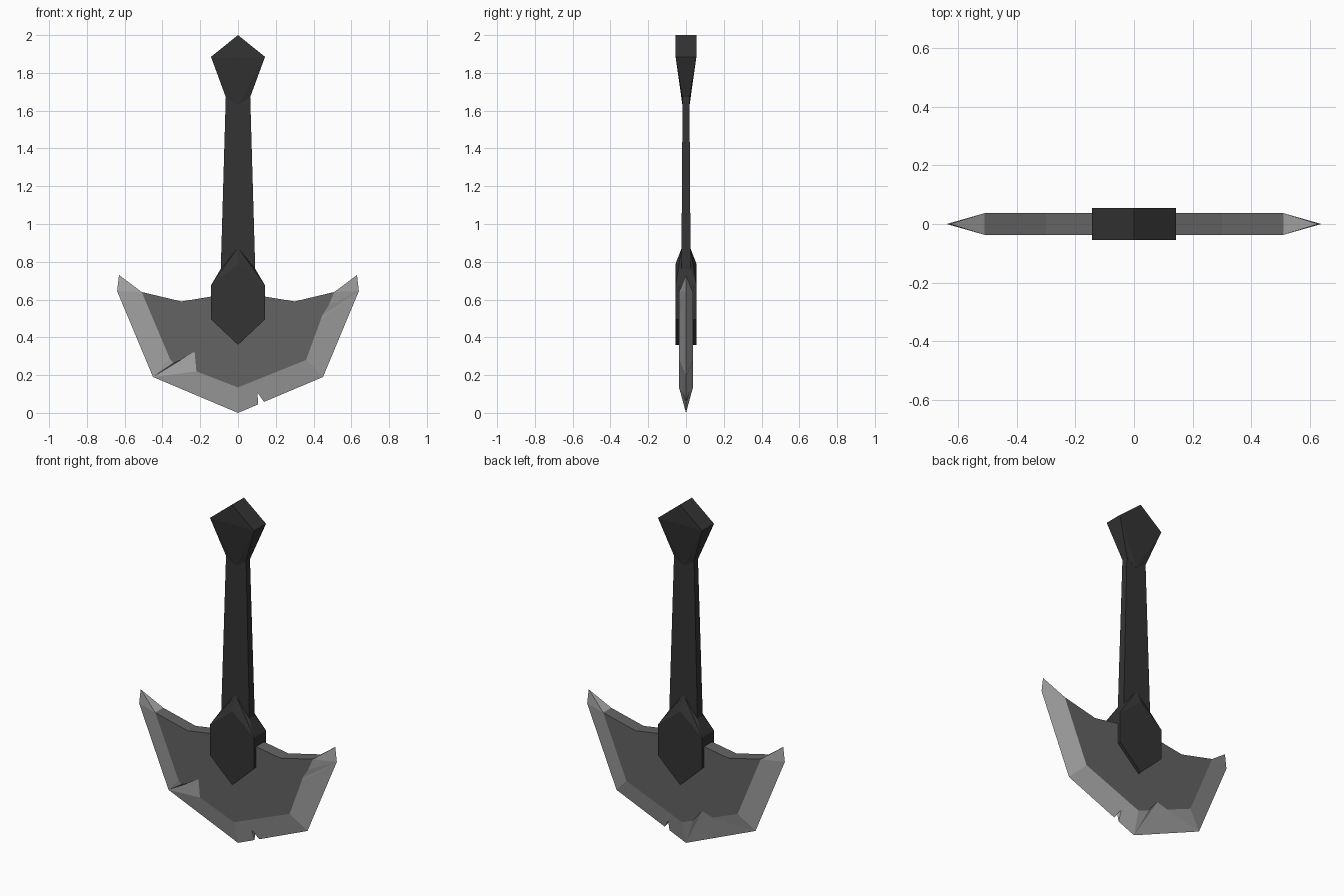
import bpy, bmesh

if "Cube" in bpy.data.objects:
    bpy.data.objects.remove(bpy.data.objects["Cube"])


def material(name, v):
    m = bpy.data.materials.new(name)
    m.diffuse_color = (v, v, v, 1)
    m.use_nodes = True
    m.node_tree.nodes["Principled BSDF"].inputs["Base Color"].default_value = m.diffuse_color
    return m


GRIP = material("charcoal grip", 0.034)
BODY = material("dark steel", 0.125)
EDGE = material("bright edge steel", 0.40)


def finish(name, bm, mats):
    bmesh.ops.recalc_face_normals(bm, faces=bm.faces[:])
    me = bpy.data.meshes.new(name)
    bm.to_mesh(me)
    bm.free()
    for m in mats:
        me.materials.append(m)
    ob = bpy.data.objects.new(name, me)
    bpy.context.collection.objects.link(ob)
    return ob


def hull(name, half_points, mat):
    """Convex faceted block; (x, y, z) points are mirrored in x and y."""
    pts = {(sx * x, sy * y, z) for x, y, z in half_points
           for sx in (1, -1) for sy in (1, -1)}
    bm = bmesh.new()
    for p in sorted(pts):
        bm.verts.new(p)
    bmesh.ops.remove_doubles(bm, verts=bm.verts[:], dist=1e-5)
    bmesh.ops.convex_hull(bm, input=bm.verts[:])
    bmesh.ops.dissolve_limit(bm, angle_limit=0.01, verts=bm.verts[:], edges=bm.edges[:])
    return finish(name, bm, [mat])


# Grip parts
hull("handle", [(0.093, 0.025, 0.70), (0.064, 0.018, 1.70)], GRIP)
hull("pommel", [(0, 0.055, 2.0), (0.143, 0.055, 1.885),
                (0.064, 0.019, 1.67), (0, 0.019, 1.63)], GRIP)
hull("guard", [(0, 0.055, 0.36), (0.143, 0.055, 0.495), (0.143, 0.055, 0.675),
               (0, 0.055, 0.79), (0.09, 0.022, 0.765), (0, 0.022, 0.875)], GRIP)

# Blade: cutting edge line, then inner bevel line per side as (x, z, edge point index)
T = 0.037
rim = [(-.63, .73), (-.64, .645), (-.45, .19), (0, 0), (.45, .19), (.64, .645), (.63, .73)]
top = [(.30, .59), (.14, .616), (-.14, .616), (-.30, .59)]
front = [(-.51, .64, 0), (-.51, .64, 1), (-.36, .285, 2), (-.34, .265, 2), (-.30, .282, 2),
         (-.23, .325, 2), (-.22, .22, 2), (0, .135, 3), (.36, .28, 4), (.437, .49, 5),
         (.445, .515, 5), (.48, .57, 5), (.51, .64, 5), (.51, .64, 6)]
back = [(-.51, .64, 0), (-.51, .64, 1), (-.36, .28, 2), (-.20, .215, 2), (-.13, .235, 3),
        (-.07, .163, 3), (0, .135, 3), (.36, .28, 4), (.51, .64, 5), (.51, .64, 6)]

bm = bmesh.new()
rim_v = [bm.verts.new((x, 0, z)) for x, z in rim]
top_lines = []
for bevel, y in ((front, -T), (back, T)):
    made, inner = {}, []
    for x, z, i in bevel:
        if (x, z) not in made:
            made[(x, z)] = bm.verts.new((x, y, z))
        inner.append((made[(x, z)], rim_v[i]))
    for (a, oa), (b, ob) in zip(inner, inner[1:]):
        bm.faces.new(list(dict.fromkeys([a, b, ob, oa])))
    line = [bm.verts.new((x, y, z)) for x, z in top]
    bm.faces.new(list(made.values()) + line).material_index = 1
    top_lines.append([inner[-1][0]] + line + [inner[0][0]])
f, b = top_lines
for i in range(len(f) - 1):
    bm.faces.new([f[i], f[i + 1], b[i + 1], b[i]]).material_index = 1
bm.faces.new([f[0], b[0], rim_v[6]])
bm.faces.new([f[-1], b[-1], rim_v[0]])
blade = finish("blade", bm, [EDGE, BODY])

# Notch cut through the cutting edge
bm = bmesh.new()
for y in (-0.1, 0.1):
    for x, z in ((.108, .02), (.103, .108), (.15, .04)):
        bm.verts.new((x, y, z))
bmesh.ops.convex_hull(bm, input=bm.verts[:])
cutter = finish("notch_cutter", bm, [EDGE])
cutter.hide_render = True
mod = blade.modifiers.new("notch", 'BOOLEAN')
mod.operation = 'DIFFERENCE'
mod.solver = 'EXACT'
mod.object = cutter
bpy.context.view_layer.objects.active = blade
bpy.ops.object.modifier_apply(modifier=mod.name)
bpy.data.objects.remove(cutter)
